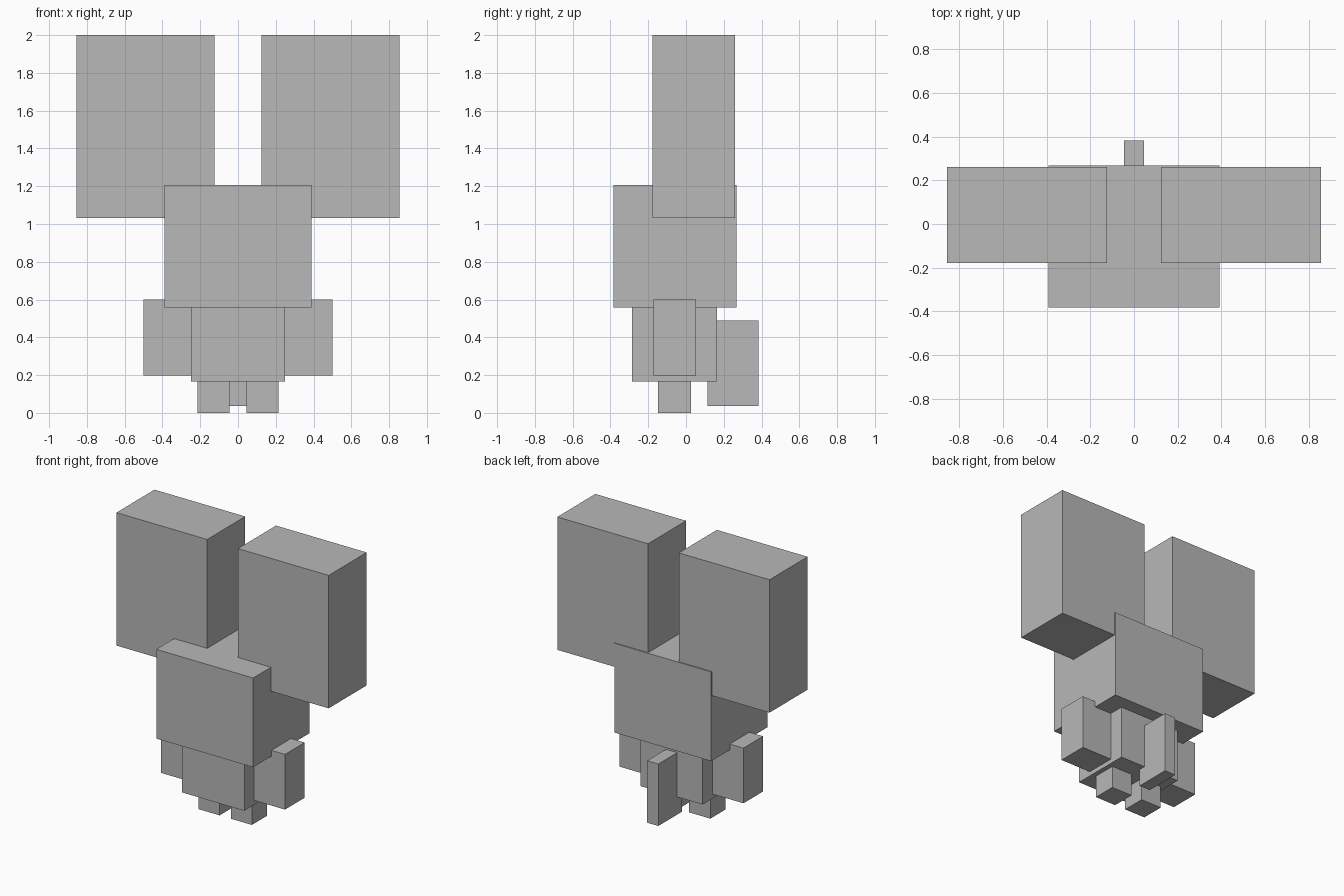
import bpy
import bmesh
from mathutils import Vector

cube = bpy.data.objects.get("Cube")
if cube:
    bpy.data.objects.remove(cube, do_unlink=True)

# Single plain grey material
grey = bpy.data.materials.new("light_grey")
grey.use_nodes = True
colour = (0.48, 0.48, 0.48, 1.0)
grey.diffuse_color = colour
grey.node_tree.nodes["Principled BSDF"].inputs["Base Color"].default_value = colour


def box(name, x, y, z):
    """Flat-shaded box from (min, max) extents on each axis."""
    low, high = (Vector(c) for c in zip(x, y, z))
    bm = bmesh.new()
    bmesh.ops.create_cube(bm, size=1.0)
    bmesh.ops.scale(bm, vec=high - low, verts=bm.verts)
    mesh = bpy.data.meshes.new(name)
    bm.to_mesh(mesh)
    bm.free()
    mesh.materials.append(grey)
    obj = bpy.data.objects.new(name, mesh)
    obj.location = (low + high) / 2
    bpy.context.collection.objects.link(obj)
    return obj


def pair(name, x, y, z):
    """Matching boxes on the left (+x) and right (-x)."""
    box("left_" + name, x, y, z)
    box("right_" + name, (-x[1], -x[0]), y, z)


# Central parts
box("head", (-0.39, 0.39), (-0.383, 0.267), (0.557, 1.207))
box("body", (-0.25, 0.25), (-0.285, 0.165), (0.165, 0.557))
box("tail", (-0.045, 0.045), (0.113, 0.383), (0.037, 0.488))

# Mirrored parts
pair("ear", (0.124, 0.855), (-0.178, 0.260), (1.032, 2.0))
pair("arm", (0.25, 0.50), (-0.173, 0.053), (0.198, 0.60))
pair("leg", (0.045, 0.215), (-0.147, 0.027), (0.0, 0.165))
